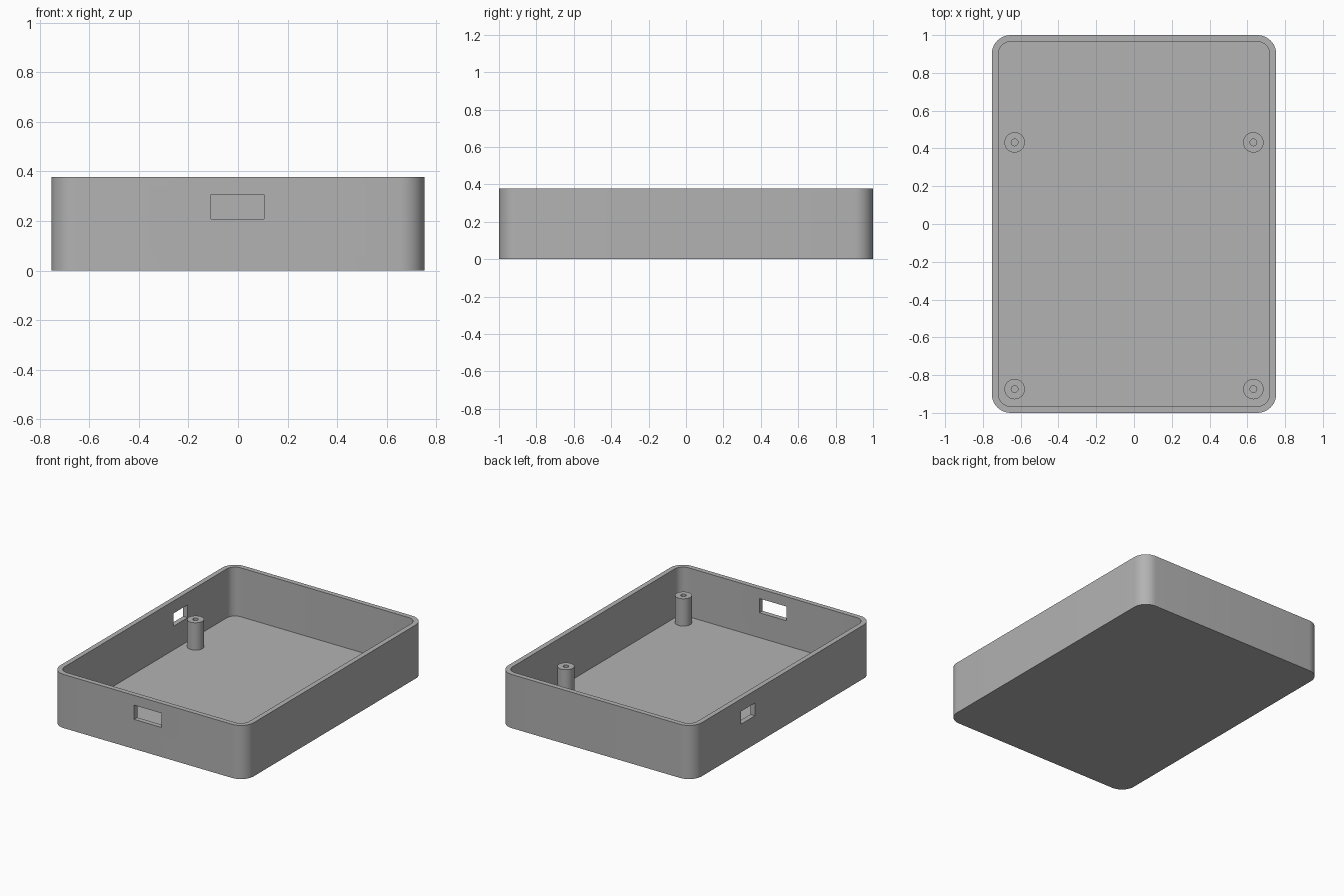
import bpy
import bmesh
from math import cos, sin, pi, radians

cube = bpy.data.objects.get("Cube")
if cube:
    bpy.data.objects.remove(cube, do_unlink=True)

HX, HY, HEIGHT = 0.753, 1.0, 0.377
WALL, FLOOR, RADIUS = 0.035, 0.033, 0.1
POST_TOP, POST_R, HOLE_R = 0.225, 0.054, 0.018

grey = bpy.data.materials.new("grey plastic")
grey.use_nodes = True
colour = (0.448, 0.448, 0.448, 1)
grey.diffuse_color = colour
grey.node_tree.nodes["Principled BSDF"].inputs["Base Color"].default_value = colour


def rounded_rect(hx, hy, r, z, steps=10):
    """Loop of points around a rounded rectangle."""
    pts = []
    for q, (sx, sy) in enumerate([(1, 1), (-1, 1), (-1, -1), (1, -1)]):
        for i in range(steps + 1):
            a = (q + i / steps) * pi / 2
            pts.append((sx * (hx - r) + r * cos(a), sy * (hy - r) + r * sin(a), z))
    return pts


def circle(r, z, n=32):
    return [(r * cos(2 * pi * i / n), r * sin(2 * pi * i / n), z) for i in range(n)]


def skin(name, loops, cap_start=False, cap_end=False):
    """Join successive loops with quads and optionally cap the ends."""
    bm = bmesh.new()
    rings = [[bm.verts.new(p) for p in loop] for loop in loops]
    n = len(rings[0])
    for a, b in zip(rings, rings[1:]):
        for i in range(n):
            j = (i + 1) % n
            bm.faces.new((a[i], a[j], b[j], b[i]))
    if cap_start:
        bm.faces.new(rings[0][::-1])
    if cap_end:
        bm.faces.new(rings[-1])
    bmesh.ops.recalc_face_normals(bm, faces=bm.faces)
    mesh = bpy.data.meshes.new(name)
    bm.to_mesh(mesh)
    bm.free()
    obj = bpy.data.objects.new(name, mesh)
    bpy.context.collection.objects.link(obj)
    mesh.materials.append(grey)
    return obj


def select_only(obj):
    bpy.ops.object.select_all(action="DESELECT")
    obj.select_set(True)
    bpy.context.view_layer.objects.active = obj


def smooth(obj):
    select_only(obj)
    bpy.ops.object.shade_smooth_by_angle(angle=radians(30))


def cut_window(obj, x0, x1, y0, y1, z0, z1):
    """Cut a rectangular port through a wall."""
    bpy.ops.mesh.primitive_cube_add(
        size=1, location=((x0 + x1) / 2, (y0 + y1) / 2, (z0 + z1) / 2))
    cutter = bpy.context.object
    cutter.scale = (x1 - x0, y1 - y0, z1 - z0)
    cutter.hide_render = True
    cutter.data.materials.append(grey)
    mod = obj.modifiers.new("window", "BOOLEAN")
    mod.operation = "DIFFERENCE"
    mod.solver = "EXACT"
    mod.object = cutter
    select_only(obj)
    bpy.ops.object.modifier_apply(modifier=mod.name)
    bpy.data.objects.remove(cutter, do_unlink=True)


# Open tray: outside wall, rim, inside wall and floor
ix, iy, ir = HX - WALL, HY - WALL, RADIUS - WALL
tray = skin("case_tray", [
    rounded_rect(HX, HY, RADIUS, 0),
    rounded_rect(HX, HY, RADIUS, HEIGHT),
    rounded_rect(ix, iy, ir, HEIGHT),
    rounded_rect(ix, iy, ir, FLOOR),
], cap_start=True, cap_end=True)

# Port openings in the front wall and the -x wall
cut_window(tray, -0.108, 0.105, -HY - 0.05, -HY + 0.08, 0.208, 0.308)
cut_window(tray, -HX - 0.05, -HX + 0.08, 0.31, 0.465, 0.2, 0.29)
smooth(tray)

# Four hollow screw posts
for side, sx in (("right", -1), ("left", 1)):
    for end, y in (("front", -0.874), ("back", 0.432)):
        post = skin(f"screw_post_{end}_{side}", [
            circle(POST_R, FLOOR),
            circle(POST_R, POST_TOP),
            circle(HOLE_R, POST_TOP),
            circle(HOLE_R, FLOOR + 0.002),
        ], cap_end=True)
        post.location = (sx * 0.632, y, 0)
        smooth(post)
